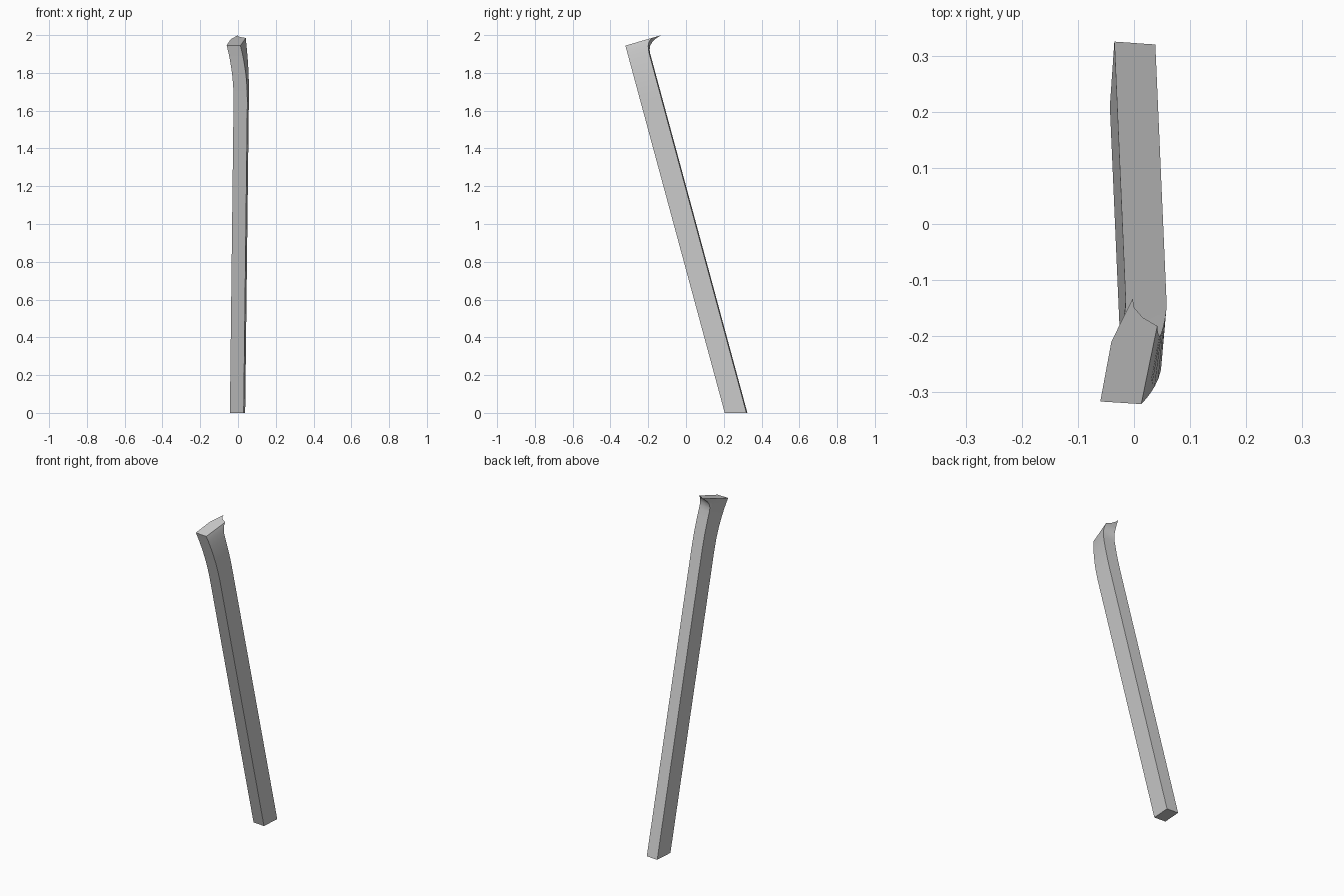
import bpy, bmesh
from math import radians

if "Cube" in bpy.data.objects:
    bpy.data.objects.remove(bpy.data.objects["Cube"])

# Cross-section at the foot: x, y, sideways bend, lip flare x, lip flare y
SECTION = [
    (-.043, .210, -.040, 0, 0),        # front left
    (.030, .205, -.040, 0, 0),         # front right
    (.038, .320, -.020, 0, .035),      # back right
    (.014, .3215, -.028, .006, .050),  # along the hollow back
    (-.020, .324, -.020, .017, .066),
    (-.035, .325, -.020, .029, .083),  # back left, pulled to a point
    (-.0366, .302, -.027, 0, .023),    # left side
]
# Stations: height of front edge, amount of lip flare
STATIONS = [(0, 0), (1.65, 0), (1.72, 0), (1.78, 0), (1.83, 0), (1.87, 0),
            (1.89, .03), (1.91, .14), (1.925, .34), (1.936, .62), (1.945, 1)]
LEAN, DRIFT, TILT = -.2705, .0118, .29


def section_point(row, s, g):
    bx, by, bend, fx, fy = row
    k = 1 if s > 0 else 0            # foot is level, upper sections tilt
    q = (max(0, s - 1.65) / .295) ** 2
    z = s + k * TILT * (by - .2075 + fy * g) / (1 - TILT * LEAN)
    if s == 0:
        z = 0
    return (bx + DRIFT * z + bend * q + fx * g, by + LEAN * z + fy * g, z)


# Leaning post lofted through the stations
bm = bmesh.new()
rings = [[bm.verts.new(section_point(r, s, g)) for r in SECTION] for s, g in STATIONS]
n = len(SECTION)
for lo, hi in zip(rings, rings[1:]):
    for i in range(n):
        j = (i + 1) % n
        bm.faces.new((lo[i], lo[j], hi[j], hi[i]))
bm.faces.new(rings[0][::-1])
bm.faces.new(rings[-1])
bmesh.ops.recalc_face_normals(bm, faces=bm.faces)
mesh = bpy.data.meshes.new("leaning_post")
bm.to_mesh(mesh)
bm.free()
post = bpy.data.objects.new("leaning_post", mesh)
bpy.context.collection.objects.link(post)
bpy.context.view_layer.objects.active = post
post.select_set(True)
bpy.ops.object.shade_smooth_by_angle(angle=radians(30))
